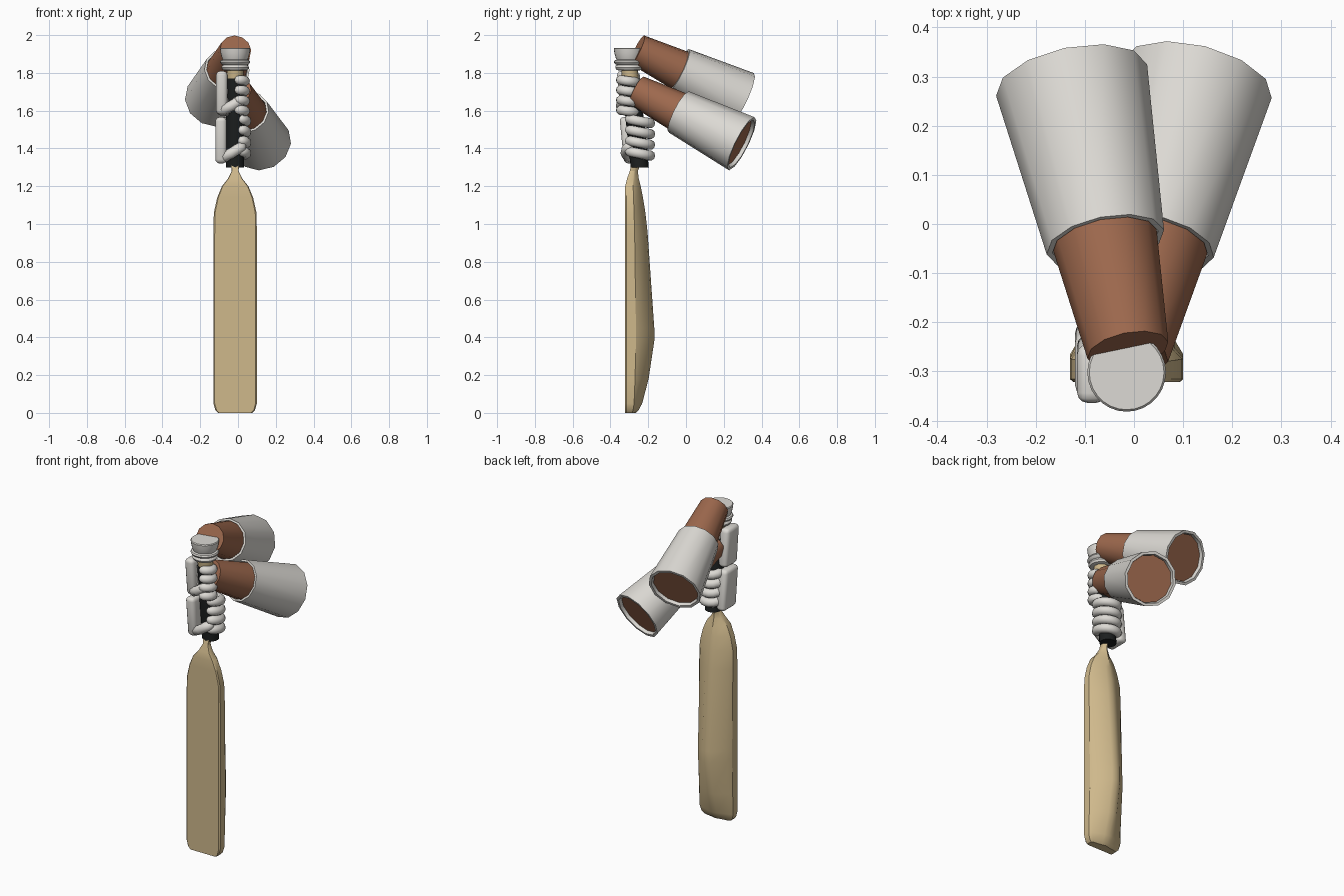
import bpy, bmesh
from math import sin, cos, pi, radians
from mathutils import Vector

if "Cube" in bpy.data.objects:
    bpy.data.objects.remove(bpy.data.objects["Cube"])


def material(name, rgb):
    m = bpy.data.materials.new(name)
    m.diffuse_color = (*rgb, 1)
    m.use_nodes = True
    m.node_tree.nodes["Principled BSDF"].inputs["Base Color"].default_value = m.diffuse_color
    return m


WOOD = material("willow", (0.62, 0.48, 0.26))
SKIN = material("skin", (0.34, 0.14, 0.075))
BLACK = material("rubber", (0.012, 0.014, 0.014))
WHITE = material("white_cloth", (0.72, 0.70, 0.66))


def finish(name, mesh, mat, angle=35):
    ob = bpy.data.objects.new(name, mesh)
    bpy.context.collection.objects.link(ob)
    mesh.materials.clear()
    mesh.materials.append(mat)
    bpy.ops.object.select_all(action='DESELECT')
    ob.select_set(True)
    bpy.context.view_layer.objects.active = ob
    bpy.ops.object.shade_smooth_by_angle(angle=radians(angle))
    return ob


def loft(name, rings, mat, angle=35, caps=(True, True)):
    """Skin a list of equal-length closed rings."""
    bm = bmesh.new()
    vr = [[bm.verts.new(p) for p in r] for r in rings]
    n = len(vr[0])
    for a, b in zip(vr, vr[1:]):
        for i in range(n):
            bm.faces.new((a[i], a[(i + 1) % n], b[(i + 1) % n], b[i]))
    if caps[0]:
        bm.faces.new(vr[0][::-1])
    if caps[1]:
        bm.faces.new(vr[-1])
    bmesh.ops.recalc_face_normals(bm, faces=bm.faces)
    me = bpy.data.meshes.new(name)
    bm.to_mesh(me)
    bm.free()
    return finish(name, me, mat, angle)


def ring(center, axis, r, n):
    q = Vector(axis).to_track_quat('Z', 'Y')
    return [Vector(center) + q @ Vector((r * cos(2 * pi * i / n), r * sin(2 * pi * i / n), 0))
            for i in range(n)]


def tube(name, pts, r, mat, n=10):
    """Round-ended sausage along a path."""
    pts = [Vector(p) for p in pts]
    d0, d1 = (pts[1] - pts[0]).normalized(), (pts[-1] - pts[-2]).normalized()
    rings = [ring(pts[0] - d0 * r * k, d0, r * s, n) for k, s in ((.95, .3), (.7, .7))]
    for i, p in enumerate(pts):
        d = pts[min(i + 1, len(pts) - 1)] - pts[max(i - 1, 0)]
        rings.append(ring(p, d, r, n))
    rings += [ring(pts[-1] + d1 * r * k, d1, r * s, n) for k, s in ((.7, .7), (.95, .3))]
    return loft(name, rings, mat, 60)


# Bat blade: z, half width, front y, edge y, spine y
CX = -0.015
blade = [(0, .09, -.322, -.285, -.265), (.015, .105, -.322, -.28, -.25),
         (.05, .115, -.322, -.275, -.232), (.18, .115, -.322, -.27, -.198),
         (.38, .115, -.322, -.265, -.168), (.45, .115, -.322, -.265, -.168),
         (.95, .115, -.322, -.272, -.203), (1.06, .113, -.322, -.275, -.215),
         (1.14, .095, -.322, -.278, -.228), (1.2, .07, -.322, -.28, -.24),
         (1.24, .038, -.312, -.28, -.25), (1.28, .018, -.298, -.275, -.255),
         (1.33, .022, -.285, -.26, -.235)]
loft("bat_blade", [[(CX + x * w, y, z) for x, y in (
    (-1, f + .006), (-.94, f), (.94, f), (1, f + .006), (1, e), (.85, e + (s - e) * .3),
    (.25, s - .006), (0, s), (-.25, s - .006), (-.85, e + (s - e) * .3), (-1, e))]
    for z, w, f, e, s in blade], WOOD, 30)


# Handle: rubber grip and bare wooden top, leaning forward
def axis_y(z):
    return -.245 - (z - 1.3) * .105


loft("handle_grip", [ring((CX, axis_y(z), z), (0, 0, 1), .048, 16) for z in (1.3, 1.77)], BLACK)
loft("handle_top", [ring((CX, axis_y(z), z), (0, 0, 1), .044, 16) for z in (1.765, 1.84)], WOOD)

# Rolled bands and flared cap at the end of the handle
cap = [(1.812, .05), (1.816, .066), (1.828, .073), (1.838, .07), (1.842, .064), (1.846, .073),
       (1.857, .08), (1.866, .076), (1.87, .066), (1.88, .07), (1.905, .077), (1.928, .08), (1.933, .076)]
loft("handle_cap", [ring((CX, -.302, z), (0, 0, 1), r, 28) for z, r in cap], WHITE, 40)


# Forearms and tapered open sleeves
def arm(side, start, end):
    a, b = Vector(start), Vector(end)
    d = b - a
    loft(side + "_forearm", [ring(a + d * t, d, r, 12)
         for t, r in ((0, .084), (.4, .107), (.97, .136))], SKIN)
    outline = [(.97, .139), (.4, .11), (.4, .122), (1, .157), (1, .141), (.97, .139)]
    loft(side + "_sleeve", [ring(a + d * t, d, r, 12) for t, r in outline], WHITE, 35, (False, False))


arm("upper", (-.0125, -.257, 1.922), (-.127, .293, 1.657))
arm("lower", (-.012, -.26, 1.705), (.128, .295, 1.425))


# Gloves: four padded fingers, a thumb and a back-of-hand pad per hand
def finger(name, cx, cy, z, rx, ry, tilt, a0, r):
    pts = []
    for i in range(12):
        a = radians(a0 + (165 - a0) * i / 11)
        pts.append((cx + rx * cos(a), cy + ry * sin(a), z - tilt * sin(a)))
    tube(name, pts, r, WHITE)


def pad(name, loc, size, lean):
    bm = bmesh.new()
    bmesh.ops.create_cube(bm, size=1)
    for v in bm.verts:
        v.co = Vector(s * c for s, c in zip(size, v.co))
        v.co.y -= lean * v.co.z
        v.co += Vector(loc)
    bmesh.ops.bevel(bm, geom=bm.edges[:], offset=.022, segments=3, profile=.5, affect='EDGES')
    me = bpy.data.meshes.new(name)
    bm.to_mesh(me)
    bm.free()
    finish(name, me, WHITE, 50)


for i in range(4):
    finger(f"upper_finger_{i + 1}", CX, -.308, 1.757 - .053 * i, .052, .042, .006, -65, .026)
    finger(f"lower_finger_{i + 1}", -.012, -.25, 1.545 - .057 * i, .056, .06, .012, -50, .027)
pad("upper_hand_pad", (-.086, -.295, 1.695), (.06, .12, .23), .1)
pad("lower_hand_pad", (-.09, -.275, 1.443), (.06, .13, .245), .1)
for side, y, z in (("upper", -.325, 1.6), ("lower", -.3, 1.35)):
    tube(side + "_thumb", [(-.085, y + .02, z), (-.065, y - .008, z + .008), (-.035, y - .018, z + .025),
                           (-.005, y - .014, z + .045), (.015, y - .005, z + .055)], .029, WHITE)
